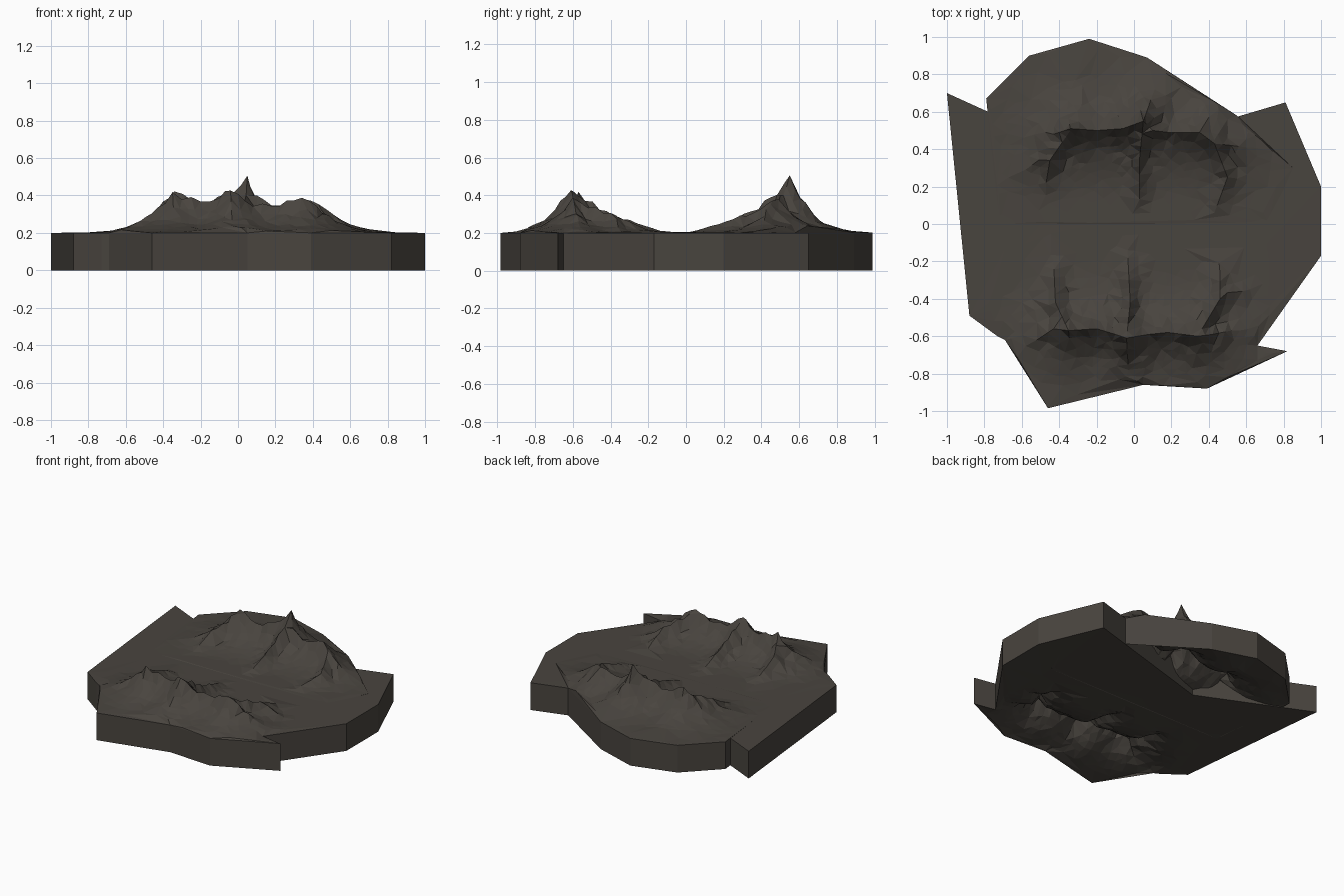
import bpy, bmesh, math, random
from mathutils import Vector
from mathutils.geometry import delaunay_2d_cdt

if "Cube" in bpy.data.objects:
    bpy.data.objects.remove(bpy.data.objects["Cube"])

random.seed(4)
THICK = 0.2

rock = bpy.data.materials.new("dark_brown_rock")
rock.diffuse_color = (0.066, 0.058, 0.049, 1)
rock.use_nodes = True
rock.node_tree.nodes["Principled BSDF"].inputs["Base Color"].default_value = rock.diffuse_color


def densify(line, step):
    """Points every step along a polyline of (x, y, height)."""
    out = []
    for a, b in zip(line, line[1:]):
        a, b = Vector(a), Vector(b)
        n = max(1, round((b - a).length / step))
        out += [a.lerp(b, i / n) for i in range(n)]
    return out + [Vector(line[-1])]


def relief(x, y, lines):
    """Height above the plain: ridges falling away in concave slopes."""
    best = 0
    for line, width in lines:
        for a, b in zip(line, line[1:]):
            ax, ay, ah = a
            dx, dy = b[0] - ax, b[1] - ay
            t = ((x - ax) * dx + (y - ay) * dy) / (dx * dx + dy * dy)
            t = min(1, max(0, t))
            d = math.hypot(x - ax - t * dx, y - ay - t * dy)
            best = max(best, (ah + t * (b[2] - ah)) * math.exp(-d / width))
    return max(0, best - 0.012) + 0.004


def inside(x, y, poly):
    r = False
    for (x1, y1), (x2, y2) in zip(poly, poly[1:] + poly[:1]):
        if (y1 > y) != (y2 > y) and x < (x2 - x1) * (y - y1) / (y2 - y1) + x1:
            r = not r
    return r


def terrain(name, outline, lines, crest_y, side, lift=0.0):
    """Triangulated plate with mountains, the underside following the top."""
    pts = [Vector(p) for p in outline]
    n = len(pts)
    for line, w in lines:                       # vertices along each ridge
        pts += [Vector((p.x, p.y)) for p in densify(line, 0.045)]
    fixed = len(pts)
    tries = 0
    while len(pts) < fixed + 300 and tries < 9000:   # scattered slope vertices
        tries += 1
        x = random.gauss(0, 0.36)
        y = crest_y + side * random.gauss(0.08, 0.17)
        p = Vector((x, y))
        if abs(x) < 0.78 and inside(x, y, outline) and \
                min((p - q).length for q in pts) > 0.035:
            pts.append(p)
    edges = [(i, (i + 1) % n) for i in range(n)]
    co, _, faces, *_ = delaunay_2d_cdt(pts, edges, [], 1, 1e-5)

    bm = bmesh.new()
    top, low = [], []
    for p in co:
        h = relief(p.x, p.y, lines)
        h *= random.uniform(0.86, 1.05) if h > 0.03 else 1
        edge = any((p - q).length < 1e-4 for q in pts[:n])
        z = THICK + lift + (0 if edge else h)
        top.append(bm.verts.new((p.x, p.y, z)))
        low.append(bm.verts.new((p.x, p.y, z - THICK)))
    count = {}
    for f in faces:
        bm.faces.new([top[i] for i in f])
        bm.faces.new([low[i] for i in reversed(f)])
        for e in zip(f, list(f[1:]) + [f[0]]):
            count[e] = True
    for a, b in count:                          # side walls
        if (b, a) not in count:
            bm.faces.new((top[b], top[a], low[a], low[b]))
    bmesh.ops.recalc_face_normals(bm, faces=bm.faces)
    me = bpy.data.meshes.new(name)
    bm.to_mesh(me)
    bm.free()
    me.materials.append(rock)
    ob = bpy.data.objects.new(name, me)
    bpy.context.collection.objects.link(ob)


# front plate with its ridge and spurs
front_outline = [(-1, .7), (-.88, -.49), (-.73, -.6), (-.69, -.62), (-.46, -.985),
                 (.05, -.86), (.39, -.88), (.82, -.68), (.66, -.65), (1, -.17),
                 (1, .2), (.81, .65), (-.22, .345)]
front_lines = [
    ([(-.52, -.62, .08), (-.43, -.56, .15), (-.35, -.57, .225), (-.2, -.56, .18),
      (-.1, -.59, .19), (-.04, -.61, .26), (.08, -.59, .17), (.18, -.58, .15),
      (.34, -.6, .20), (.42, -.59, .15), (.52, -.57, .08)], .12),
    ([(-.04, -.61, .25), (-.02, -.42, .12), (-.035, -.14, .02)], .07),
    ([(-.35, -.57, .2), (-.42, -.42, .12), (-.43, -.2, .03)], .08),
    ([(.34, -.6, .19), (.46, -.4, .11), (.46, -.26, .05)], .08),
    ([(.46, -.37, .10), (.58, -.36, .04)], .06),
    ([(-.42, -.42, .11), (-.53, -.46, .05)], .06),
    ([(-.04, -.61, .25), (-.03, -.78, .05)], .06)]
terrain("front_mountain_plate", front_outline, front_lines, -.58, 1)

# back plate, overlapping the front one
back_outline = [(-.79, .67), (-.56, .9), (-.24, .99), (.07, .89), (.55, .58),
                (.85, .3), (.72, 0), (-.72, 0)]
back_lines = [
    ([(-.58, .29, .04), (-.47, .37, .10), (-.43, .48, .14), (-.34, .51, .225),
      (-.2, .5, .18), (-.06, .51, .20), (.05, .55, .30), (.1, .5, .2),
      (.18, .49, .15), (.35, .49, .205), (.43, .43, .16), (.52, .42, .11),
      (.6, .41, .04)], .12),
    ([(.05, .55, .28), (.03, .35, .12), (.03, .09, .02)], .07),
    ([(-.34, .5, .2), (-.45, .34, .11), (-.47, .22, .04)], .08),
    ([(.43, .43, .15), (.5, .25, .08), (.43, .06, .02)], .08),
    ([(.05, .55, .27), (.11, .72, .05)], .06),
    ([(-.34, .51, .2), (-.36, .61, .07)], .06),
    ([(.43, .45, .15), (.5, .56, .05)], .06)]
terrain("back_mountain_plate", back_outline, back_lines, .5, -1, 0.002)
